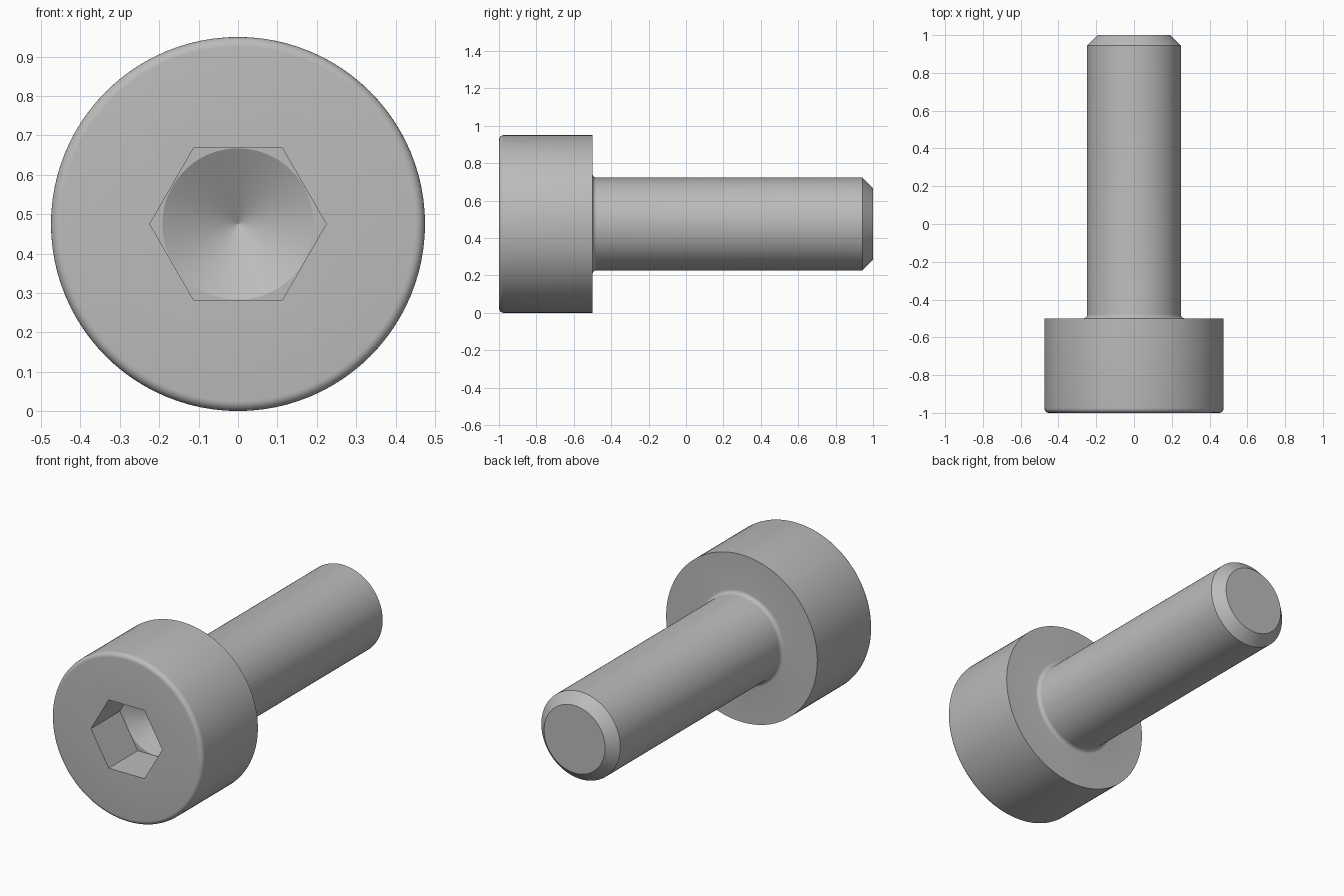
import bpy, bmesh, math

cube = bpy.data.objects.get("Cube")
if cube:
    bpy.data.objects.remove(cube, do_unlink=True)

SEGMENTS = 96            # multiple of six, so the socket corners are exact
HEAD_R, SHANK_R = 0.475, 0.248
FRONT, NECK, END = -1.0, -0.5, 1.0
SOCKET_FLAT = 0.194      # centre to flat of the hexagon
SOCKET_DEPTH = 0.26
CONE_R = 0.192

steel = bpy.data.materials.new("steel grey")
steel.use_nodes = True
colour = (0.5, 0.5, 0.5, 1)
steel.diffuse_color = colour
steel.node_tree.nodes["Principled BSDF"].inputs["Base Color"].default_value = colour


def arc(y, r, radius, start, end, steps=6):
    """Rounded corner of the profile, as (y, r) points."""
    angles = [math.radians(start + (end - start) * i / steps) for i in range(steps + 1)]
    return [(y + radius * math.cos(a), r + radius * math.sin(a), False) for a in angles]


def ring(bm, y, r, hexagonal):
    """Circle or hexagon about the bolt axis; for a hexagon r is the flat distance."""
    verts = []
    for i in range(SEGMENTS):
        a = math.tau * i / SEGMENTS
        d = r / math.cos(a % (math.pi / 3) - math.pi / 6) if hexagonal else r
        verts.append(bm.verts.new((d * math.cos(a), y, HEAD_R + d * math.sin(a))))
    return verts


# Profile from the drilled socket bottom, round the head, to the shank tip
floor_y = FRONT + SOCKET_DEPTH
cone_depth = CONE_R * math.tan(math.radians(30))
round_r, fillet_r, chamfer = 0.025, 0.022, 0.056
profile = [
    (floor_y + cone_depth, 0.001, False),
    (floor_y, CONE_R, False),
    (floor_y, SOCKET_FLAT, True),
    (FRONT, SOCKET_FLAT, True),
]
profile += arc(FRONT + round_r, HEAD_R - round_r, round_r, 180, 90)
profile += [(NECK, HEAD_R, False)]
profile += arc(NECK + fillet_r, SHANK_R + fillet_r, fillet_r, 180, 270)
profile += [(END - chamfer, SHANK_R, False), (END, SHANK_R - chamfer, False)]

# Bridge neighbouring rings and cap both ends
bm = bmesh.new()
rings = [ring(bm, *point) for point in profile]
for a, b in zip(rings, rings[1:]):
    for i in range(SEGMENTS):
        j = (i + 1) % SEGMENTS
        bm.faces.new((a[i], a[j], b[j], b[i]))
bm.faces.new(rings[0])
bm.faces.new(rings[-1])
bmesh.ops.recalc_face_normals(bm, faces=bm.faces)

mesh = bpy.data.meshes.new("socket_head_bolt")
bm.to_mesh(mesh)
bm.free()
mesh.materials.append(steel)
bolt = bpy.data.objects.new("socket_head_bolt", mesh)
bpy.context.collection.objects.link(bolt)

# Smooth round surfaces, crisp edges
bpy.ops.object.select_all(action="DESELECT")
bolt.select_set(True)
bpy.context.view_layer.objects.active = bolt
bpy.ops.object.shade_smooth_by_angle(angle=math.radians(25))
